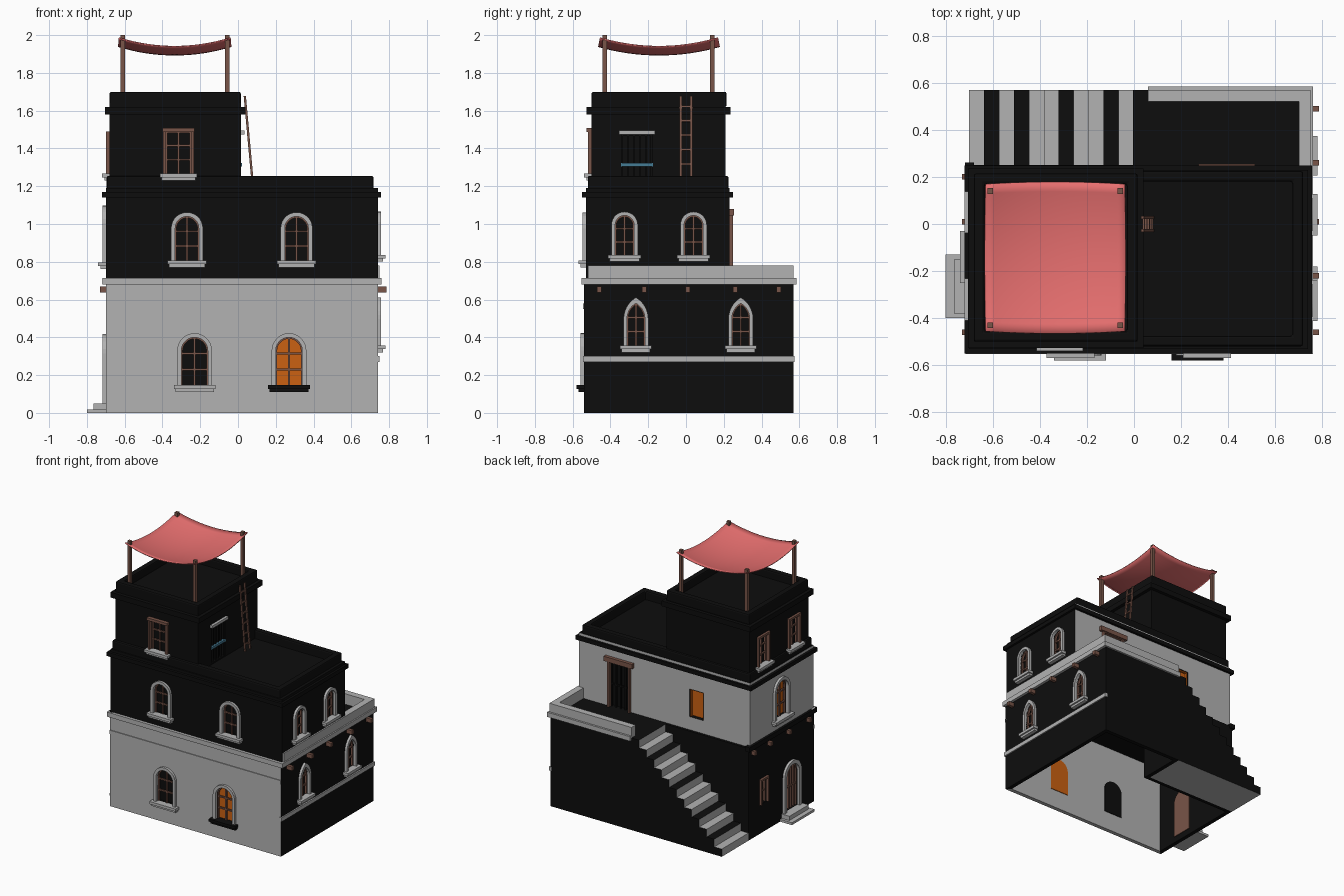
import bpy, bmesh, math
from mathutils import Matrix, Vector

if "Cube" in bpy.data.objects:
    bpy.data.objects.remove(bpy.data.objects["Cube"])


def material(name, r, g, b):
    m = bpy.data.materials.new(name)
    m.diffuse_color = (r, g, b, 1)
    m.use_nodes = True
    m.node_tree.nodes["Principled BSDF"].inputs["Base Color"].default_value = m.diffuse_color
    return m


LIGHT = material("plaster", 0.45, 0.45, 0.45)
DARK = material("dark_plaster", 0.004, 0.004, 0.004)
WOOD = material("wood", 0.19, 0.09, 0.065)
GLOW = material("glow", 0.6, 0.12, 0.006)
BLUE = material("blue", 0.06, 0.2, 0.3)
CLOTH = material("cloth", 0.8, 0.16, 0.16)
ID = Matrix()


def finish(name, bm, mats, M=ID, normals=True):
    bm.transform(M)
    if normals:
        bmesh.ops.recalc_face_normals(bm, faces=bm.faces)
    me = bpy.data.meshes.new(name)
    bm.to_mesh(me)
    bm.free()
    for m in mats:
        me.materials.append(m)
    ob = bpy.data.objects.new(name, me)
    bpy.context.collection.objects.link(ob)
    return ob


def extrude(bm, faces, vec):
    r = bmesh.ops.extrude_face_region(bm, geom=faces)
    bmesh.ops.translate(bm, vec=vec, verts=[v for v in r["geom"] if isinstance(v, bmesh.types.BMVert)])


def prism(name, pts, y0, y1, mat, M=ID):
    bm = bmesh.new()
    f = bm.faces.new([bm.verts.new((x, y0, z)) for x, z in pts])
    extrude(bm, [f], (0, y1 - y0, 0))
    return finish(name, bm, [mat], M)


def box(name, x0, x1, y0, y1, z0, z1, mat, M=ID):
    return prism(name, [(x0, z0), (x1, z0), (x1, z1), (x0, z1)], y0, y1, mat, M)


def strip(name, inner, outer, y0, y1, mat, M=ID):
    """Band between two matching outlines, thickened along y."""
    bm = bmesh.new()
    a = [bm.verts.new((x, y0, z)) for x, z in inner]
    b = [bm.verts.new((x, y0, z)) for x, z in outer]
    fs = [bm.faces.new((a[i], a[i + 1], b[i + 1], b[i])) for i in range(len(a) - 1)]
    extrude(bm, fs, (0, y1 - y0, 0))
    return finish(name, bm, [mat], M)


def ring(name, x0, x1, y0, y1, z0, z1, w, mat, bevel=0.0):
    """Rectangular collar running round a storey."""
    bm = bmesh.new()
    q = lambda d: [bm.verts.new(p) for p in ((x0 + d, y0 + d, z0), (x1 - d, y0 + d, z0),
                                             (x1 - d, y1 - d, z0), (x0 + d, y1 - d, z0))]
    o, i = q(0), q(w)
    fs = [bm.faces.new((o[k], o[(k + 1) % 4], i[(k + 1) % 4], i[k])) for k in range(4)]
    extrude(bm, fs, (0, 0, z1 - z0))
    ob = finish(name, bm, [mat])
    if bevel:
        b = ob.modifiers.new("bevel", "BEVEL")
        b.width, b.segments = bevel, 2
    return ob


def shell(name, plan, z0, z1, light_sides, cutters):
    """Open-bottomed thin-walled storey with openings cut out."""
    bm = bmesh.new()
    f = bm.faces.new([bm.verts.new((x, y, z0)) for x, y in plan])
    extrude(bm, [f], (0, 0, z1 - z0))
    bmesh.ops.recalc_face_normals(bm, faces=bm.faces)
    bmesh.ops.delete(bm, geom=[f for f in bm.faces if f.normal.z < -0.5], context="FACES")
    for f in bm.faces:
        f.material_index = int(any(f.normal.dot(Vector(s)) > 0.9 for s in light_sides))
    ob = finish(name, bm, [DARK, LIGHT], normals=False)
    s = ob.modifiers.new("wall", "SOLIDIFY")
    s.thickness, s.offset, s.use_even_offset = 0.03, -1, True
    for c in cutters:
        b = ob.modifiers.new("opening", "BOOLEAN")
        b.object, b.operation, b.solver = c, "DIFFERENCE", "EXACT"
    dg = bpy.context.evaluated_depsgraph_get()
    me = bpy.data.meshes.new_from_object(ob.evaluated_get(dg))
    ob.modifiers.clear()
    ob.data = me
    for c in cutters:
        bpy.data.objects.remove(c)


def side(which, c, plane, z):
    """Frame of a wall: local x along it, -y outward, z up."""
    ang = {"front": 0, "right": 90, "back": 180, "left": 270}[which]
    loc = (c, plane, z) if which in ("front", "back") else (plane, c, z)
    return Matrix.Translation(loc) @ Matrix.Rotation(math.radians(ang), 4, "Z")


def top(u, w, h, kind):
    if kind == "round":
        return h - w / 2 + math.sqrt(max(0, w * w / 4 - u * u))
    if kind == "point":
        return h - 0.866 * w + math.sqrt(max(0, w * w - (abs(u) + w / 2) ** 2))
    return h


def outline(w, h, kind):
    n = 1 if kind == "rect" else 14
    us = [-w / 2 * math.cos(math.pi * i / n) for i in range(n + 1)]
    pts = [(u, top(u, w, h, kind)) for u in us]
    return pts if kind == "rect" and h == 0 else [(-w / 2, 0)] + pts + [(w / 2, 0)]


def opening(name, M, w, h, kind, t=0.022, frame=LIGHT, pane=DARK, bars=(1, 2), bar=WOOD,
            sill=True, sill_mat=LIGHT):
    """Framed window or door; returns the cutter for its hole."""
    inner = outline(w, h, kind)
    rise = 0.866 * 2 * t if kind == "point" else t
    if frame:
        strip(name + "_frame", inner, outline(w + 2 * t, h + rise, kind), -0.018, 0.005, frame, M)
    strip(name + "_sash", outline(w - 0.014, h - 0.008, kind), inner, 0.008, 0.022, bar, M)
    big = [(x * 1.1, z * 1.03 - 0.006) for x, z in inner]
    prism(name + "_pane", big, 0.031, 0.036, pane, M)
    for i in range(bars[0]):
        u = (-0.5 + (i + 1) / (bars[0] + 1)) * w
        box(name + "_upright", u - 0.005, u + 0.005, 0.008, 0.02, 0, top(u, w, h, kind), bar, M)
    for i in range(bars[1]):
        z = h * (i + 1) / (bars[1] + 1)
        box(name + "_crossbar", -w / 2, w / 2, 0.008, 0.02, z - 0.005, z + 0.005, bar, M)
    if sill:
        s = w / 2 + t + 0.018
        box(name + "_sill", -s, s, -0.04, 0.01, -0.018, 0.002, sill_mat, M)
        box(name + "_sill_base", -s + 0.008, s - 0.008, -0.028, 0.01, -0.034, -0.018, sill_mat, M)
    cut = prism(name + "_cutter", inner, -0.05, 0.05, DARK, M)
    cut.hide_render = True
    return cut


# Ground storey openings
cuts = [
    opening("lower_front_window_left", side("front", -0.23, -0.54, 0.145), 0.14, 0.255, "round"),
    opening("lower_front_window_right", side("front", 0.27, -0.54, 0.145), 0.14, 0.255, "round",
            pane=GLOW, sill_mat=DARK),
    opening("side_door", side("left", -0.265, -0.70, 0.05), 0.15, 0.34, "round", t=0.028,
            pane=WOOD, bars=(4, 1), sill=False),
    opening("small_side_window", side("left", 0.07, -0.70, 0.22), 0.07, 0.18, "rect", t=0.014,
            frame=WOOD, bars=(1, 1), sill=False)]
for i, y in enumerate((-0.265, 0.29)):
    cuts.append(opening(f"lower_right_window_{i}", side("right", y, 0.74, 0.355), 0.095, 0.225, "point", t=0.018))
shell("ground_storey", [(-.70, -.54), (.74, -.54), (.74, .57), (.06, .57), (.06, .25), (-.70, .25)],
      0, 0.70, [(0, -1, 0)], cuts)
box("door_step_low", -0.80, -0.70, -0.40, -0.13, 0, 0.018, LIGHT)
box("door_step_high", -0.765, -0.70, -0.38, -0.15, 0.018, 0.05, LIGHT)

# Belt courses, ledge, terrace parapet
box("front_belt", -0.70, 0.74, -0.546, -0.53, 0.55, 0.58, LIGHT)
box("right_belt", 0.73, 0.75, -0.546, 0.574, 0.27, 0.30, LIGHT)
box("front_ledge", -0.715, 0.755, -0.552, -0.50, 0.68, 0.715, LIGHT)
box("left_ledge", -0.718, -0.68, -0.55, 0.262, 0.68, 0.715, DARK)
box("right_ledge", 0.70, 0.76, -0.552, 0.585, 0.68, 0.715, LIGHT)
box("back_ledge", 0.06, 0.76, 0.53, 0.585, 0.68, 0.715, LIGHT)
box("right_parapet", 0.70, 0.75, -0.52, 0.57, 0.715, 0.78, LIGHT)
box("back_parapet", 0.06, 0.75, 0.52, 0.57, 0.70, 0.78, LIGHT)
for y in (-0.46, -0.22, 0.01, 0.26, 0.49):
    box("right_beam_end", 0.72, 0.785, y - 0.012, y + 0.012, 0.638, 0.668, WOOD)
for y in (-0.46, -0.22, 0.01, 0.2):
    box("left_beam_end", -0.73, -0.69, y - 0.012, y + 0.012, 0.638, 0.668, WOOD)

# Outside stairs
N, rise, run = 12, 0.70 / 12, 0.76 / 12
pts = [(-0.70, 0)]
for i in range(N):
    pts += [(-0.70 + i * run, (i + 1) * rise), (-0.70 + (i + 1) * run, (i + 1) * rise)]
stairs = prism("stairs", pts + [(0.06, 0)], 0.25, 0.57, LIGHT)
stairs.data.materials.append(DARK)
for p in stairs.data.polygons:
    step = int((p.center.x + 0.70) / run)
    if abs(p.normal.y) > 0.5 or (p.normal.z > 0.5 and step in (1, 3, 6, 9, 11)):
        p.material_index = 1

# Middle storey
cuts = [opening(f"middle_front_window_{i}", side("front", x, -0.53, 0.805), 0.125, 0.235, "round")
        for i, x in enumerate((-0.27, 0.31))]
cuts += [opening(f"middle_right_window_{i}", side("right", y, 0.74, 0.835), 0.10, 0.21, "round", t=0.02)
         for i, y in enumerate((-0.325, 0.04))]
cuts += [
    opening("middle_left_window", side("left", -0.14, -0.70, 0.795), 0.14, 0.28, "round", pane=GLOW),
    opening("terrace_door", side("back", 0.395, 0.23, 0.70), 0.16, 0.34, "rect", t=0.014,
            frame=WOOD, bars=(3, 1), bar=DARK, sill=False),
    opening("back_opening", side("back", -0.25, 0.23, 0.80), 0.115, 0.21, "rect", frame=None,
            pane=GLOW, bars=(0, 0), bar=GLOW, sill=False)]
box("terrace_door_lintel", 0.275, 0.515, 0.22, 0.255, 1.045, 1.08, WOOD)
shell("middle_storey", [(-.70, -.53), (.74, -.53), (.74, .23), (-.70, .23)], 0.70, 1.19,
      [(0, 1, 0), (-1, 0, 0)], cuts)
ring("middle_cornice", -0.72, 0.757, -0.55, 0.248, 1.14, 1.17, 0.06, DARK)
ring("middle_parapet", -0.695, 0.718, -0.52, 0.225, 1.16, 1.255, 0.045, DARK, 0.01)

# Top storey
cuts = [opening("top_front_window", side("front", -0.315, -0.50, 1.265), 0.13, 0.225, "rect", t=0.016, frame=WOOD)]
cuts += [opening(f"top_left_window_{i}", side("left", y, -0.68, 1.265), 0.11, 0.21, "rect", t=0.016, frame=WOOD)
         for i, y in enumerate((-0.32, 0.05))]
box("top_front_lintel", -0.40, -0.23, -0.527, -0.49, 1.488, 1.508, WOOD)
cuts.append(opening("roof_door", side("right", -0.26, 0.015, 1.20), 0.16, 0.275, "rect", frame=None,
                    bars=(4, 0), bar=DARK, sill=False))
box("roof_door_lintel", 0.0, 0.035, -0.355, -0.165, 1.475, 1.495, LIGHT)
box("roof_door_rail", 0.0, 0.02, -0.345, -0.175, 1.305, 1.322, BLUE)
shell("top_storey", [(-.68, -.50), (.015, -.50), (.015, .21), (-.68, .21)], 1.18, 1.64, [], cuts)
ring("top_cornice", -0.705, 0.04, -0.527, 0.235, 1.58, 1.62, 0.06, DARK)
ring("top_parapet", -0.68, 0.015, -0.50, 0.215, 1.62, 1.70, 0.045, DARK, 0.01)

# Ladder leaning on the tower
lean = Matrix.Translation((0.08, 0.0, 1.19)) @ Matrix.Rotation(-0.09, 4, "Y")
for y in (-0.028, 0.028):
    box("ladder_rail", -0.006, 0.006, y - 0.006, y + 0.006, 0, 0.49, WOOD, lean)
for i in range(6):
    z = 0.05 + i * 0.077
    box("ladder_rung", -0.005, 0.005, -0.028, 0.028, z - 0.005, z + 0.005, WOOD, lean)

# Canopy posts and sagging cloth
for x in (-0.61, -0.058):
    for y in (-0.43, 0.14):
        box("canopy_post", x - 0.012, x + 0.012, y - 0.012, y + 0.012, 1.62, 2.0, WOOD)
bm = bmesh.new()
bmesh.ops.create_grid(bm, x_segments=16, y_segments=16, size=1)
for v in bm.verts:
    u, w = v.co.x, v.co.y
    a, b = 1 - u * u, 1 - w * w
    v.co = (-0.335 + 0.295 * u * (1 + 0.012 * b), -0.143 + 0.312 * w * (1 + 0.03 * a), 1.988 - 0.045 * (a + b))
for f in bm.faces:
    f.smooth = True
cloth = finish("canopy_cloth", bm, [CLOTH], normals=False)
s = cloth.modifiers.new("thickness", "SOLIDIFY")
s.thickness = 0.006
